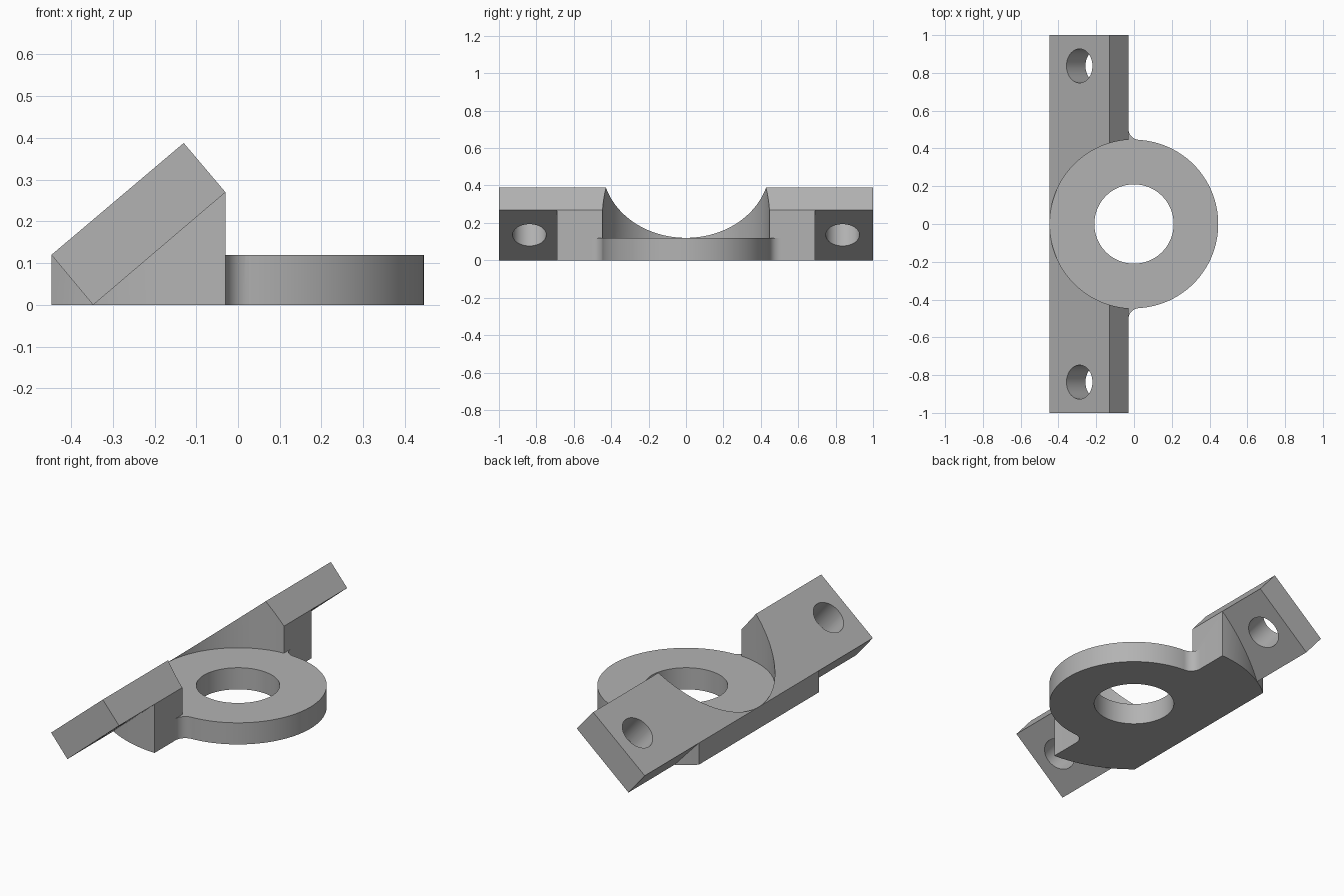
import bpy, bmesh, math
from mathutils import Vector

if "Cube" in bpy.data.objects:
    bpy.data.objects.remove(bpy.data.objects["Cube"], do_unlink=True)

R = 0.446        # ring radius
THICK = 0.12     # ring thickness
BACK, FRONT = -0.447, -0.03   # x limits of the slanted bar

grey = bpy.data.materials.new("mid grey")
grey.use_nodes = True
grey.diffuse_color = (0.45, 0.45, 0.45, 1)
grey.node_tree.nodes["Principled BSDF"].inputs["Base Color"].default_value = (0.45, 0.45, 0.45, 1)


def prism(name, points, sweep):
    """Closed outline of 3D points swept along a vector."""
    bm = bmesh.new()
    face = bm.faces.new([bm.verts.new(p) for p in points])
    out = bmesh.ops.extrude_face_region(bm, geom=[face])
    moved = [g for g in out["geom"] if isinstance(g, bmesh.types.BMVert)]
    bmesh.ops.translate(bm, vec=sweep, verts=moved)
    bmesh.ops.recalc_face_normals(bm, faces=bm.faces)
    mesh = bpy.data.meshes.new(name)
    bm.to_mesh(mesh)
    bm.free()
    mesh.materials.append(grey)
    obj = bpy.data.objects.new(name, mesh)
    bpy.context.collection.objects.link(obj)
    return obj


def side_prism(name, profile, half):
    return prism(name, [(x, -half, z) for x, z in profile], (0, 2 * half, 0))


def cylinder(name, radius, start, axis, sides=96):
    start, axis = Vector(start), Vector(axis)
    turn = axis.to_track_quat('Z', 'Y')
    ring = [start + turn @ Vector((radius * math.cos(a), radius * math.sin(a), 0))
            for a in (math.tau * i / sides for i in range(sides))]
    return prism(name, ring, axis)


def combine(target, tool, operation):
    mod = target.modifiers.new(operation.lower(), 'BOOLEAN')
    mod.operation, mod.solver, mod.object = operation, 'EXACT', tool
    bpy.context.view_layer.objects.active = target
    bpy.ops.object.modifier_apply(modifier=mod.name)
    bpy.data.objects.remove(tool, do_unlink=True)


# Slanted mounting bar
bracket = side_prism("ring_bracket", [(BACK, 0.12), (-0.13, 0.388), (FRONT, 0.27), (-0.347, 0)], 1)

# Rounded support under the bar
support = side_prism("support", [(BACK, 0), (BACK, 0.12), (-0.09, 0.32), (FRONT, 0.27), (FRONT, 0)], 0.8)
combine(support, cylinder("support_round", 0.69, (0, 0, -0.1), (0, 0, 1), 160), 'INTERSECT')
combine(bracket, support, 'UNION')

# Flat ring, left tall here and trimmed by the clearance cut
combine(bracket, cylinder("ring", R, (0, 0, 0), (0, 0, THICK + 0.03), 128), 'UNION')

# Concave fillets where the ring meets the support
f = 0.06
cx = FRONT + f
cy = math.sqrt((R + f) ** 2 - cx ** 2)
end = math.atan2(-cy, -cx) + math.tau
for side in (-1, 1):
    arc = [math.pi + (end - math.pi) * i / 10 for i in range(11)]
    outline = [(cx + f * math.cos(a), side * (cy + f * math.sin(a)), 0) for a in arc]
    outline += [(0.02, side * 0.4, 0), (-0.06, side * 0.4, 0), (-0.06, side * cy, 0)]
    combine(bracket, prism("fillet", outline, (0, 0, THICK)), 'UNION')

# Round clearance above the ring, then its bore
combine(bracket, cylinder("clearance", R + 0.001, (0, 0, THICK), (0, 0, 0.5), 128), 'DIFFERENCE')
combine(bracket, cylinder("bore", 0.21, (0, 0, -0.1), (0, 0, 0.5)), 'DIFFERENCE')

# Screw holes square to the bar
normal = Vector((-0.268, 0, 0.317)).normalized()
for side in (-1, 1):
    centre = Vector((-0.239, side * 0.837, 0.195))
    combine(bracket, cylinder("screw_hole", 0.09, centre - normal * 0.3, normal * 0.6, 64), 'DIFFERENCE')

# Smooth the round walls, keep edges sharp
bpy.ops.object.select_all(action='DESELECT')
bracket.select_set(True)
bpy.context.view_layer.objects.active = bracket
bpy.ops.object.shade_smooth_by_angle(angle=math.radians(30))
